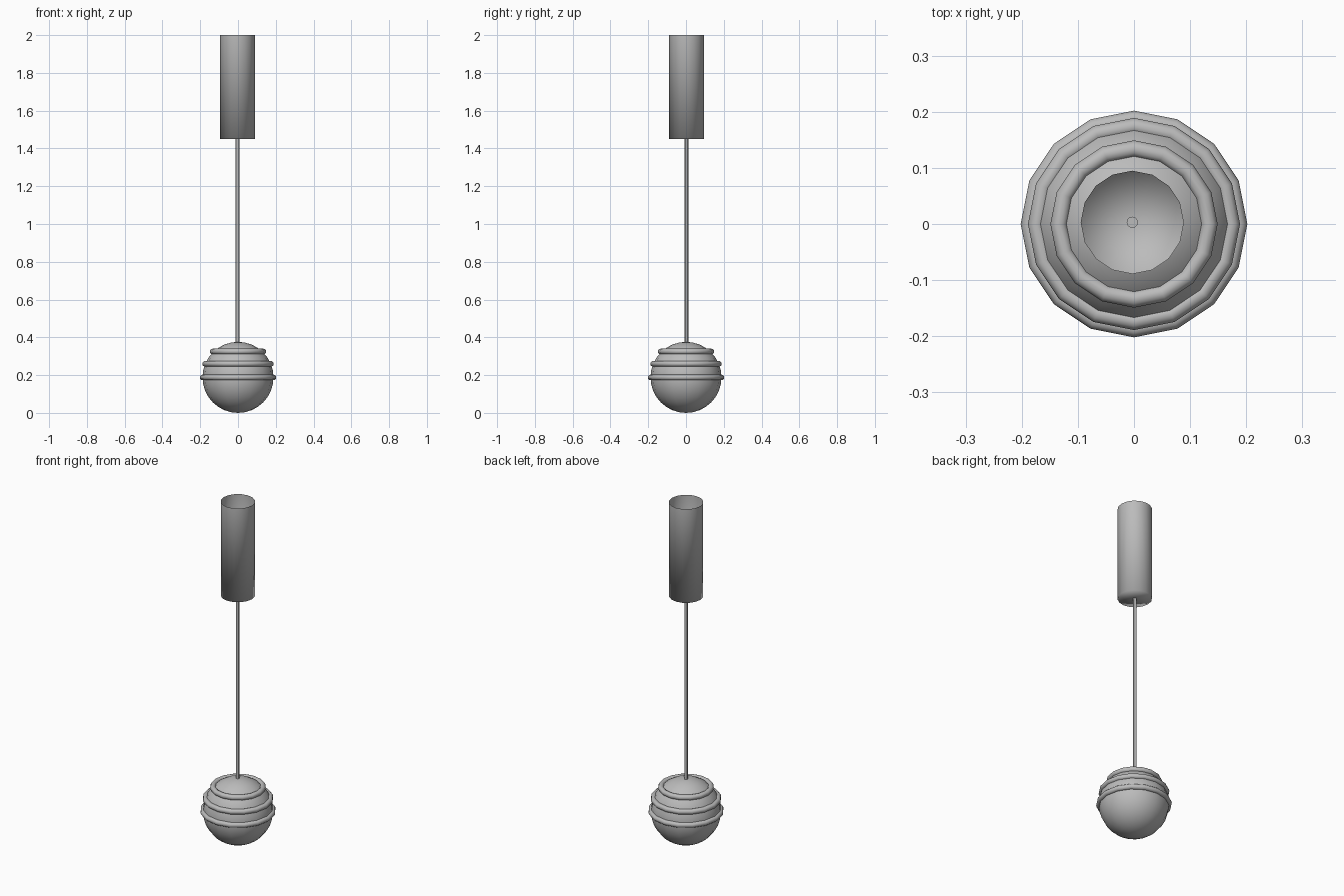
import bpy

old = bpy.data.objects.get("Cube")
if old:
    bpy.data.objects.remove(old, do_unlink=True)

SIDES = 16
BALL_Z = 0.188
AXIS = (-0.003, 0.003)   # cord and canopy sit slightly off centre

grey = bpy.data.materials.new("light grey")
grey.use_nodes = True
COLOUR = (0.5, 0.5, 0.5, 1)
grey.diffuse_color = COLOUR
grey.node_tree.nodes["Principled BSDF"].inputs["Base Color"].default_value = COLOUR


def finish(name, sharp_edges=False):
    ob = bpy.context.object
    ob.name = name
    ob.data.materials.append(grey)
    if sharp_edges:
        bpy.ops.object.shade_smooth_by_angle()
    else:
        bpy.ops.object.shade_smooth()
    return ob


def cylinder(name, radius, bottom, top, sides, fill, sharp_edges):
    bpy.ops.mesh.primitive_cylinder_add(
        vertices=sides, radius=radius, depth=top - bottom, end_fill_type=fill,
        location=(*AXIS, (bottom + top) / 2))
    return finish(name, sharp_edges)


# Round shade
bpy.ops.mesh.primitive_uv_sphere_add(
    segments=SIDES, ring_count=SIDES, radius=0.188, location=(0, 0, BALL_Z))
finish("ball_shade")

# Three raised bands round the shade
bands = {"lower": (0.187, BALL_Z), "middle": (0.174, 0.26), "upper": (0.134, 0.325)}
for place, (radius, z) in bands.items():
    bpy.ops.mesh.primitive_torus_add(
        major_segments=SIDES, minor_segments=12, major_radius=radius,
        minor_radius=0.015, location=(0, 0, z))
    finish(place + "_band")

# Hanging cord
cylinder("cord", 0.01, 0.36, 1.455, 12, "NGON", True)

# Ceiling canopy: a tube closed below and open on top
canopy = cylinder("canopy", 0.092, 1.45, 2.0, SIDES, "NOTHING", False)
bpy.ops.object.mode_set(mode="EDIT")
bpy.ops.mesh.select_all(action="DESELECT")
bpy.ops.object.mode_set(mode="OBJECT")
low = [v.index for v in canopy.data.vertices if v.co.z < 0]
for edge in canopy.data.edges:
    edge.select = all(i in low for i in edge.vertices)
bpy.ops.object.mode_set(mode="EDIT")
bpy.ops.mesh.select_mode(type="EDGE")
bpy.ops.mesh.edge_face_add()
bpy.ops.mesh.poke()
bpy.ops.mesh.select_all(action="SELECT")
bpy.ops.mesh.normals_make_consistent(inside=False)
bpy.ops.object.mode_set(mode="OBJECT")
bpy.ops.object.shade_smooth()
